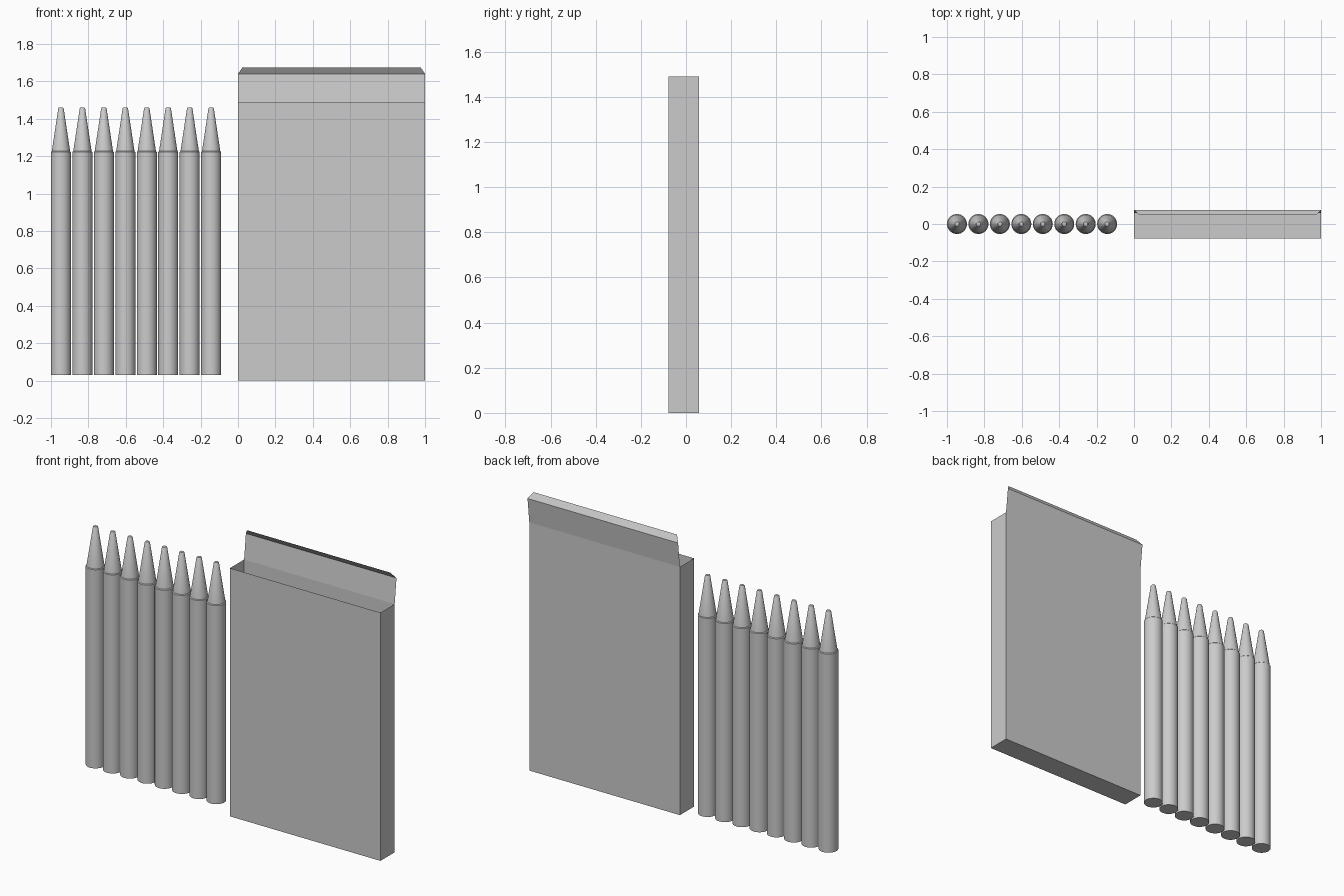
import bpy, bmesh, math

if "Cube" in bpy.data.objects:
    bpy.data.objects.remove(bpy.data.objects["Cube"])


def make_object(name, bm):
    mesh = bpy.data.meshes.new(name)
    bm.to_mesh(mesh)
    bm.free()
    obj = bpy.data.objects.new(name, mesh)
    bpy.context.collection.objects.link(obj)
    return obj


# Crayon: turned profile of (radius, height) with a small shoulder under the tip
SIDES = 32
PROFILE = [(0.0535, 0.03), (0.0535, 1.222), (0.049, 1.226), (0.0145, 1.455), (0.011, 1.46)]


def crayon_mesh():
    bm = bmesh.new()
    rings = []
    for r, z in PROFILE:
        rings.append([bm.verts.new((r * math.cos(2 * math.pi * i / SIDES),
                                    r * math.sin(2 * math.pi * i / SIDES), z))
                      for i in range(SIDES)])
    for low, high in zip(rings, rings[1:]):
        for i in range(SIDES):
            j = (i + 1) % SIDES
            bm.faces.new((low[i], low[j], high[j], high[i]))
    bm.faces.new(rings[0][::-1])
    bm.faces.new(rings[-1])
    return bm


# Row of eight crayons
for n in range(8):
    crayon = make_object(f"crayon_{n + 1}", crayon_mesh())
    crayon.location.x = -0.9465 + n * 0.1147
    bpy.ops.object.select_all(action='DESELECT')
    crayon.select_set(True)
    bpy.context.view_layer.objects.active = crayon
    bpy.ops.object.shade_smooth_by_angle(angle=math.radians(30))

# Open-topped card box
FRONT, BACK, TOP = -0.077, 0.058, 1.49
bm = bmesh.new()
corners = [(0, FRONT), (1, FRONT), (1, BACK), (0, BACK)]
low = [bm.verts.new((x, y, 0)) for x, y in corners]
high = [bm.verts.new((x, y, TOP)) for x, y in corners]
bm.faces.new(low[::-1])
for i in range(4):
    j = (i + 1) % 4
    bm.faces.new((low[i], low[j], high[j], high[i]))
make_object("box", bm)

# Lid flap hinged on the back edge, with a folded tuck lip: (inset, y, z)
bm = bmesh.new()
rows = [[bm.verts.new((x, y, z)) for x in (inset, 1 - inset)]
        for inset, y, z in [(0, BACK, TOP), (0, 0.075, 1.64), (0.024, 0.051, 1.675)]]
for a, b in zip(rows, rows[1:]):
    bm.faces.new((a[1], a[0], b[0], b[1]))
make_object("lid_flap", bm)
